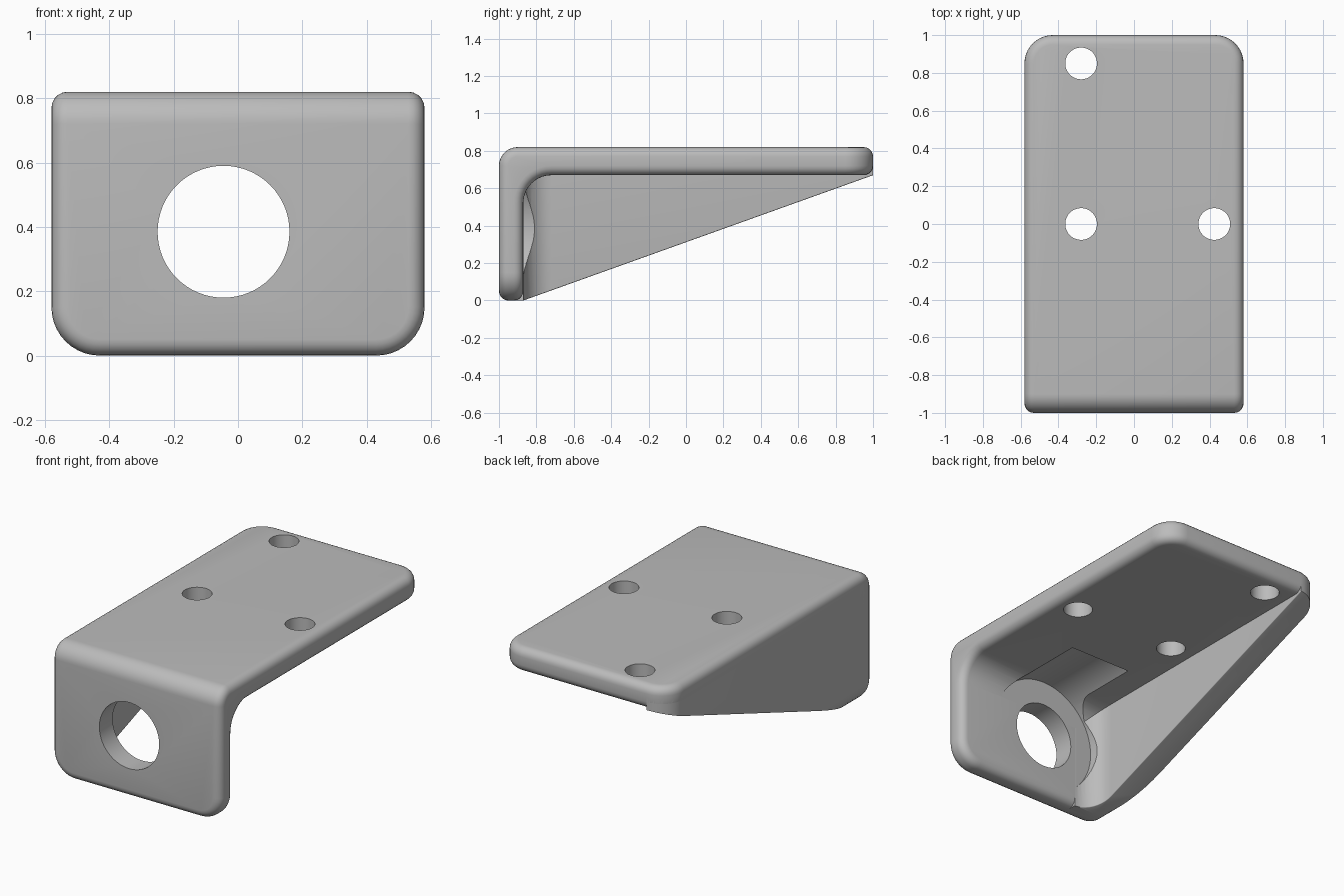
import bpy, bmesh
from math import sin, cos, pi
from mathutils import Vector

cube = bpy.data.objects.get("Cube")
if cube:
    bpy.data.objects.remove(cube, do_unlink=True)

HALF_W, TOP, UNDER, WALL = 0.58, 0.82, 0.67, -0.87
RIB = -0.43          # inner face of the side gusset
CORNER, EDGE = 0.15, 0.05

grey = bpy.data.materials.new("plain grey")
grey.use_nodes = True
grey.diffuse_color = (0.5, 0.5, 0.5, 1)
grey.node_tree.nodes["Principled BSDF"].inputs["Base Color"].default_value = (0.5, 0.5, 0.5, 1)


def arc(cx, cy, r, start, end, n=10):
    """Points on an arc, angles in quarter turns."""
    angles = [(start + (end - start) * i / n) * pi / 2 for i in range(n + 1)]
    return [(cx + r * cos(a), cy + r * sin(a)) for a in angles]


def prism(points, place, low, high):
    """Extrude a flat outline; place(u, v, w) maps it into space."""
    bm = bmesh.new()
    a = [bm.verts.new(place(u, v, low)) for u, v in points]
    b = [bm.verts.new(place(u, v, high)) for u, v in points]
    bm.faces.new(a)
    bm.faces.new(b[::-1])
    for i in range(len(a)):
        j = (i + 1) % len(a)
        bm.faces.new((a[i], b[i], b[j], a[j]))
    bmesh.ops.recalc_face_normals(bm, faces=bm.faces)
    return bm


def make(name, bm, hidden=False):
    mesh = bpy.data.meshes.new(name)
    bm.to_mesh(mesh)
    bm.free()
    mesh.materials.append(grey)
    ob = bpy.data.objects.new(name, mesh)
    bpy.context.collection.objects.link(ob)
    ob.hide_render = hidden
    return ob


def boolean(ob, other, operation):
    mod = ob.modifiers.new(other.name, "BOOLEAN")
    mod.object, mod.operation, mod.solver = other, operation, "EXACT"


def finish(ob):
    bpy.ops.object.select_all(action="DESELECT")
    bpy.context.view_layer.objects.active = ob
    ob.select_set(True)
    for mod in list(ob.modifiers):
        bpy.ops.object.modifier_apply(modifier=mod.name)
    bpy.ops.object.shade_smooth_by_angle(angle=0.6)


def along_x(u, v, w): return (w, u, v)
def along_y(u, v, w): return (u, w, v)
def along_z(u, v, w): return (u, v, w)


# Bent plate: L profile with rounded bends
profile = [(-1, 0)] + arc(-0.9, TOP - 0.1, 0.1, 2, 1) + [(1, TOP), (1, UNDER)]
profile += arc(WALL + CORNER, UNDER - CORNER, CORNER, 1, 2) + [(WALL, 0)]
bm = prism(profile, along_x, -HALF_W, HALF_W)
corners = []
for e in bm.edges:
    p, q = (v.co for v in e.verts)
    if abs(p.x - q.x) < 1e-4 and (min(p.y, q.y) > 0.999 or max(p.z, q.z) < 0.001):
        corners.append(e)
bmesh.ops.bevel(bm, geom=corners, offset=CORNER, segments=10, profile=0.5,
                affect="EDGES", clamp_overlap=False)
plate = make("bent_plate", bm)
soft = plate.modifiers.new("soft_edges", "BEVEL")
soft.width, soft.segments, soft.limit_method = EDGE, 5, "ANGLE"
soft.angle_limit, soft.use_clamp_overlap = 0.7, False

# Gusset: plan outline with a fillet into the wall, trimmed by a sloping plane
outline = [(-HALF_W, -0.94)]
outline += arc(-HALF_W + CORNER, 1 - CORNER, CORNER, 2, 1)
outline += arc(RIB + CORNER, WALL + CORNER, CORNER, 2, 3) + [(RIB + CORNER, -0.94)]
bm = prism(outline, along_z, 0, 0.75)
slope = Vector((0, UNDER, -(1 - WALL)))
start = Vector((0, WALL, 0))
cut = bmesh.ops.bisect_plane(bm, geom=bm.verts[:] + bm.edges[:] + bm.faces[:],
                             plane_co=start, plane_no=slope, clear_outer=True)
rim = [e for e in cut["geom_cut"] if isinstance(e, bmesh.types.BMEdge)]
bmesh.ops.contextual_create(bm, geom=rim)
bmesh.ops.recalc_face_normals(bm, faces=bm.faces)
inner = []
for e in bm.edges:
    on_plane = all(abs((v.co - start).dot(slope)) < 1e-4 for v in e.verts)
    if on_plane and all(v.co.x > RIB - 0.001 and v.co.y > WALL + 0.001 for v in e.verts):
        inner.append(e)
bmesh.ops.bevel(bm, geom=inner, offset=0.045, segments=5, profile=0.5,
                affect="EDGES", clamp_overlap=True)
gusset = make("side_gusset", bm)

# Cutters: front outline, round holes and the clearance bore
front = arc(-HALF_W + CORNER, CORNER, CORNER, 2, 3) + [(1, 0), (1, 1), (-HALF_W, 1)]
limit = make("front_outline_cutter", prism(front, along_y, -1.5, 1.5), True)
boolean(gusset, limit, "INTERSECT")
cutters = [limit]


def bore(name, place, u, v, r, low, high, targets):
    ob = make(name, prism(arc(u, v, r, 0, 4, 64)[:-1], place, low, high), True)
    cutters.append(ob)
    for target in targets:
        boolean(target, ob, "DIFFERENCE")


bore("wall_hole_cutter", along_y, -0.045, 0.385, 0.205, -1.2, -0.6, [plate])
bore("clearance_cutter", along_y, -0.045, 0.385, 0.355, WALL + 0.0005, -0.36, [plate, gusset])
for x, y in [(-0.28, 0.85), (-0.28, 0), (0.425, 0)]:
    bore("screw_hole_cutter", along_z, x, y, 0.084, 0.5, 1, [plate])

for part in (plate, gusset):
    finish(part)
for ob in cutters:
    bpy.data.objects.remove(ob, do_unlink=True)
